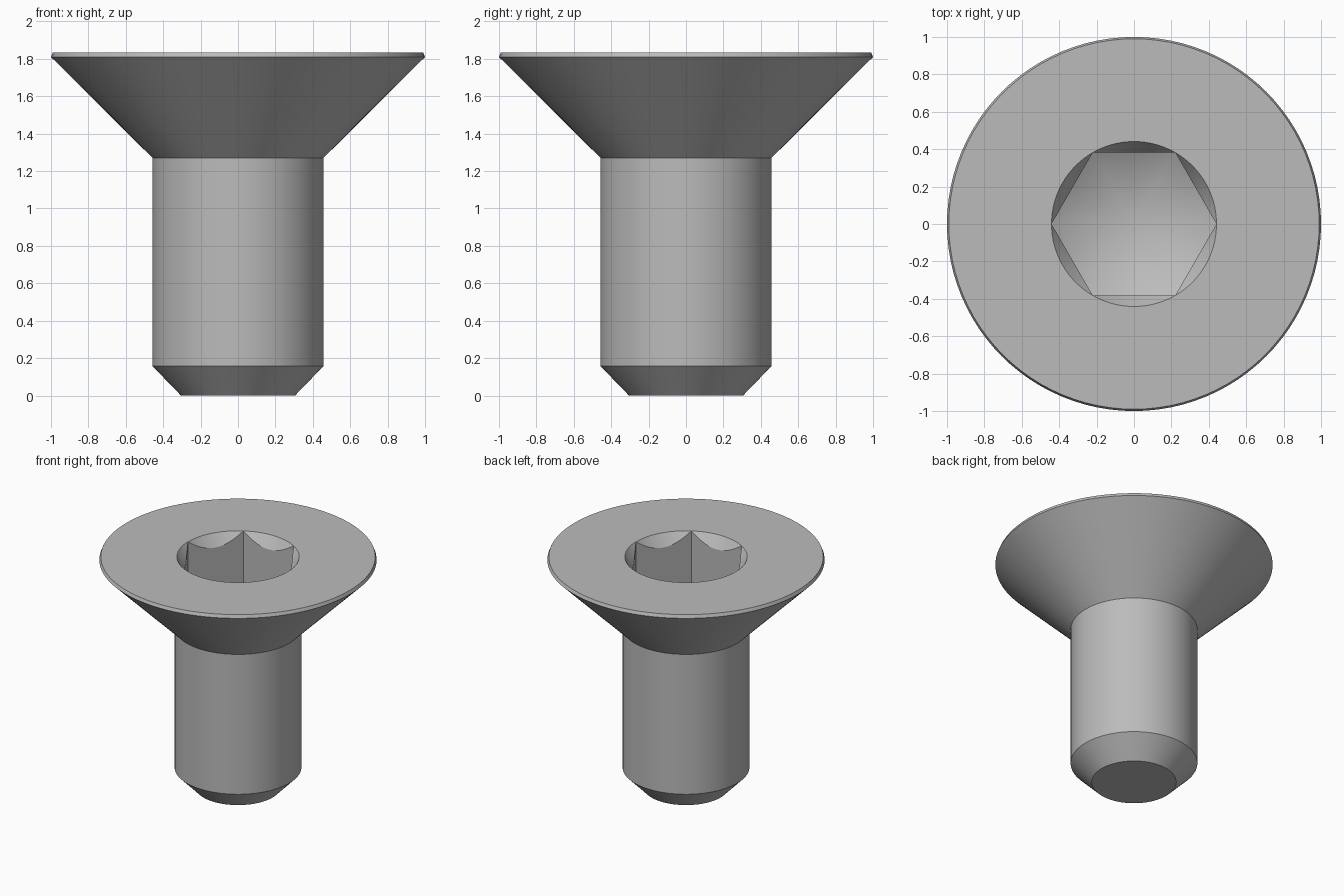
import bpy, bmesh, math

old = bpy.data.objects.get("Cube")
if old:
    bpy.data.objects.remove(old)

SEGMENTS = 96            # multiple of six, so the hexagon corners land on vertices
TOP = 1.835
APOTHEM = 0.382          # half the width across the socket flats
RIM = APOTHEM / math.cos(math.pi / 6)
BEVEL_SLOPE = 1.5        # countersink around the socket mouth
TIP = TOP - 0.76         # lowest point of the drilled socket floor
FLOOR_SLOPE = 0.55


def hex_radius(a):
    """Distance from the axis to the hexagon wall at angle a."""
    sector = math.pi / 3
    return APOTHEM / math.cos(a % sector - sector / 2)


def circle(radius, z):
    return lambda a: (radius, z)


def socket_mouth(a):
    r = hex_radius(a)
    return r, TOP - (RIM - r) * BEVEL_SLOPE


def socket_base(a):
    r = hex_radius(a)
    return r, TIP + r * FLOOR_SLOPE


# Rings from the bottom end, up the outside, then down into the hex socket
rings = [
    circle(0.305, 0),        # chamfered end
    circle(0.457, 0.157),    # shank
    circle(0.457, 1.27),     # underside of head
    circle(1.0, 1.81),       # head edge
    circle(0.99, TOP),
    circle(RIM, TOP),        # socket opening
    socket_mouth,
    socket_base,
]

bm = bmesh.new()
angles = [2 * math.pi * i / SEGMENTS for i in range(SEGMENTS)]
loops = []
for ring in rings:
    loop = []
    for a in angles:
        r, z = ring(a)
        loop.append(bm.verts.new((r * math.cos(a), r * math.sin(a), z)))
    loops.append(loop)

for low, high in zip(loops, loops[1:]):
    for i in range(SEGMENTS):
        j = (i + 1) % SEGMENTS
        bm.faces.new((low[i], low[j], high[j], high[i]))

# Flat end cap and conical socket floor
bm.faces.new(loops[0][::-1])
tip = bm.verts.new((0, 0, TIP))
for i in range(SEGMENTS):
    bm.faces.new((loops[-1][i], loops[-1][(i + 1) % SEGMENTS], tip))

# The hexagon corners meet the circular opening
bmesh.ops.remove_doubles(bm, verts=bm.verts, dist=0.0001)
bmesh.ops.recalc_face_normals(bm, faces=bm.faces)

mesh = bpy.data.meshes.new("countersunk_screw")
bm.to_mesh(mesh)
bm.free()
screw = bpy.data.objects.new("countersunk_screw", mesh)
bpy.context.collection.objects.link(screw)

# Plain grey metal
grey = bpy.data.materials.new("steel_grey")
grey.use_nodes = True
colour = (0.5, 0.5, 0.5, 1)
grey.diffuse_color = colour
grey.node_tree.nodes["Principled BSDF"].inputs["Base Color"].default_value = colour
mesh.materials.append(grey)

bpy.ops.object.select_all(action="DESELECT")
screw.select_set(True)
bpy.context.view_layer.objects.active = screw
bpy.ops.object.shade_smooth_by_angle(angle=math.radians(20))
